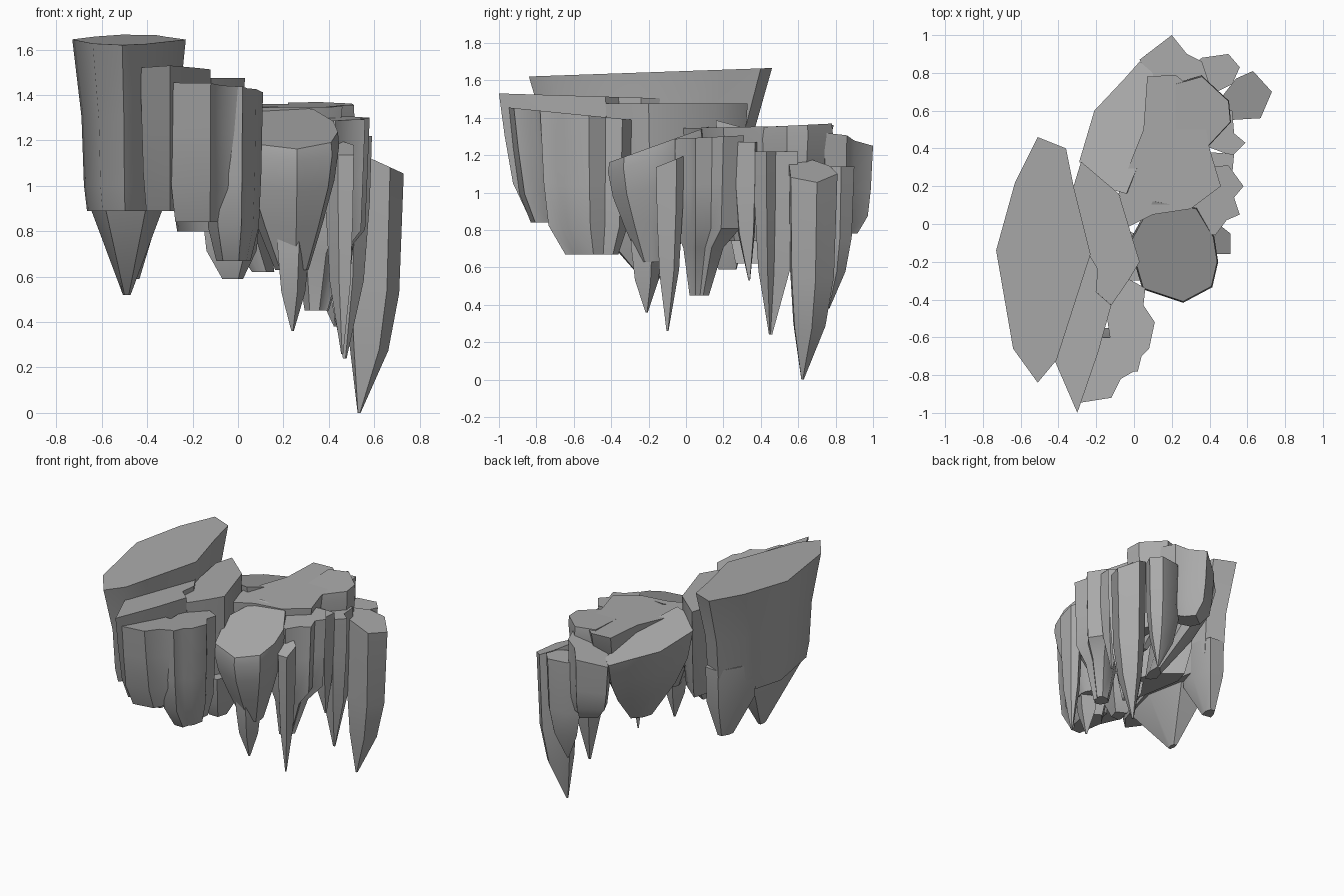
import bpy, bmesh, math

cube = bpy.data.objects.get("Cube")
if cube:
    bpy.data.objects.remove(cube, do_unlink=True)

# One plain stone colour for the whole cliff
stone = bpy.data.materials.new("grey stone")
stone.use_nodes = True
stone.diffuse_color = (0.4, 0.4, 0.4, 1)
stone.node_tree.nodes["Principled BSDF"].inputs["Base Color"].default_value = (0.4, 0.4, 0.4, 1)

# How each kind of rock tapers: (share of the drop, pull towards the tip)
BLOCK = [(0.35, 0.04), (0.75, 0.1), (1, 0.2)]
SLAB = [(0.45, 0.15), (0.85, 0.19), (1, 0.24)]
BLUNT = [(0.5, 0.06), (0.8, 0.14), (1, 0.42)]
WEDGE = [(0.3, 0.1), (0.6, 0.33), (1, 0.75)]
STUMP = [(0.3, 0.04), (0.58, 0.08), (0.7, 0.42), (1, 0.72)]
SPIKE = [(0.3, 0.08), (0.65, 0.3), (1, 0.93)]
LANCE = [(0.5, 0.1), (0.74, 0.34), (1, 0.95)]
PRONG = [(0.1, 0.03), (1, 0.9)]
BOULDER = [(0.1, -0.03), (0.35, 0.08), (0.65, 0.34), (1, 0.68)]


def rock(name, outline, top, tip, taper):
    """Column with a tilted top (height, slope in x, slope in y) narrowing to a tip."""
    height, slope_x, slope_y = top
    bm = bmesh.new()
    crown = [(x, y, height + slope_x * x + slope_y * y) for x, y in outline]
    rings = [[bm.verts.new(p) for p in crown]]
    for drop, pull in taper:
        rings.append([bm.verts.new((x + (tip[0] - x) * pull,
                                    y + (tip[1] - y) * pull,
                                    z + (tip[2] - z) * drop)) for x, y, z in crown])
    count = len(outline)
    for upper, lower in zip(rings, rings[1:]):
        for i in range(count):
            j = (i + 1) % count
            bm.faces.new((upper[i], upper[j], lower[j], lower[i]))
    bm.faces.new(rings[0])
    bm.faces.new(rings[-1])
    bmesh.ops.recalc_face_normals(bm, faces=bm.faces)
    mesh = bpy.data.meshes.new(name)
    bm.to_mesh(mesh)
    bm.free()
    mesh.materials.append(stone)
    obj = bpy.data.objects.new(name, mesh)
    bpy.context.collection.objects.link(obj)
    bpy.ops.object.select_all(action="DESELECT")
    obj.select_set(True)
    bpy.context.view_layer.objects.active = obj
    bpy.ops.object.shade_smooth_by_angle(angle=math.radians(35))


# Tall slab with its hanging prongs
rock("tall_slab", [(-.73, -.14), (-.63, .22), (-.51, .46), (-.36, .4), (-.32, .2),
                   (-.23, -.16), (-.41, -.72), (-.51, -.84), (-.64, -.66)],
     top=(1.65, 0, 0.035), tip=(-.46, -.2, .89), taper=SLAB)
rock("slab_front_prong", [(-.66, -.2), (-.6, .08), (-.38, .05), (-.32, -.25), (-.4, -.56), (-.59, -.58)],
     top=(.96, 0, 0), tip=(-.49, -.18, .52), taper=PRONG)
rock("slab_back_prong", [(-.62, .06), (-.58, .2), (-.5, .34), (-.39, .33), (-.35, .18), (-.4, .02)],
     top=(1.1, 0, 0), tip=(-.47, .24, .59), taper=[(0.5, 0.06), (1, 0.7)])

# Stepped front columns
rock("front_slab", [(-.43, -.7), (-.3, -1), (-.19, -.68), (-.12, -.43), (-.2, -.36),
                    (-.19, -.24), (-.25, -.14), (-.34, -.4)],
     top=(1.5, 0, -0.03), tip=(-.3, -.25, .89), taper=BLOCK)
rock("middle_slab", [(-.28, .33), (-.08, .16), (.03, -.2), (-.03, -.3), (-.12, -.43),
                     (-.2, -.36), (-.25, -.2), (-.32, .2)],
     top=(1.475, 0, 0), tip=(-.06, -.1, .8), taper=BLOCK)
rock("middle_prong", [(-.16, -.3), (.04, -.3), (.1, -.1), (-.1, 0)],
     top=(.9, 0, 0), tip=(-.02, -.2, .59), taper=[(0.6, 0.15), (1, 0.65)])
rock("front_column", [(-.31, -.95), (-.12, -.92), (-.07, -.82), (0, -.78), (-.02, -.6), (-.25, -.6)],
     top=(1.36, 0, -0.1), tip=(-.14, -.35, .84), taper=BLOCK)
rock("corner_column", [(-.1, -.78), (.02, -.78), (.04, -.7), (.08, -.66), (.11, -.52), (.05, -.43),
                       (.06, -.34), (-.03, -.29), (-.15, -.45)],
     top=(1.36, 0, -0.1), tip=(-.02, -.46, .67), taper=BLUNT)

# Bulging ledge, its top sloping up to the plateau, with a thin point below
rock("ledge", [(-.02, -.1), (.05, -.34), (.26, -.41), (.41, -.33), (.44, -.2), (.42, -.07),
               (.33, .08), (.1, .12)],
     top=(1.31, 0, 0.36), tip=(.25, -.17, .63), taper=BOULDER)
rock("ledge_point", [(.17, -.28), (.27, -.3), (.32, -.18), (.2, -.12)],
     top=(.85, 0, 0), tip=(.24, -.21, .36), taper=SPIKE)

# Rear plateau
rock("plateau_back", [(-.29, .33), (-.21, .6), (-.05, .77), (.03, .86), (.1, .8), (.1, .5),
                      (-.04, .16), (-.18, .2)],
     top=(1.43, 0, -0.27), tip=(.18, .3, .62), taper=WEDGE)
rock("plateau", [(.07, .78), (.22, .79), (.35, .68), (.4, .4), (.46, .2), (.3, .08), (.1, .05),
                 (-.04, -.02), (-.08, .17), (.05, .5)],
     top=(1.345, 0, 0.02), tip=(.28, .28, .74), taper=WEDGE)
rock("plateau_rim", [(.22, .74), (.36, .78), (.5, .65), (.51, .54), (.38, .4), (.22, .42)],
     top=(1.33, 0, 0.05), tip=(.4, .58, .75), taper=BOULDER)

# Side columns and spikes
rock("side_column", [(.2, .17), (.33, .3), (.5, .31), (.58, .2), (.53, .14), (.56, .05),
                     (.49, .02), (.43, -.06), (.28, -.03)],
     top=(1.29, 0, 0.05), tip=(.33, .05, .45), taper=STUMP)
rock("thin_spike", [(.38, -.08), (.44, -.16), (.51, -.16), (.51, -.05), (.46, -.01)],
     top=(1.2, 0, 0.4), tip=(.46, -.1, .26), taper=SPIKE)
rock("ridge_spike", [(.4, .25), (.52, .26), (.53, .37), (.4, .38)],
     top=(1.27, 0, 0), tip=(.48, .34, .53), taper=SPIKE)
rock("middle_spike", [(.36, .42), (.52, .36), (.59, .43), (.53, .48), (.52, .6), (.38, .6)],
     top=(1.22, 0, 0), tip=(.47, .45, .24), taper=SPIKE)
rock("long_spike", [(.5, .55), (.67, .56), (.73, .7), (.63, .81), (.54, .77), (.47, .68)],
     top=(1.39, -0.46, 0), tip=(.53, .62, 0), taper=LANCE)

# Rearmost rocks
rock("rear_column", [(.28, .82), (.36, .88), (.5, .9), (.56, .83), (.52, .74), (.4, .68)],
     top=(1.14, 0, 0), tip=(.43, .76, .38), taper=LANCE)
rock("rear_boulder", [(.03, .87), (.2, 1), (.28, .9), (.36, .86), (.4, .74), (.22, .72), (.08, .76)],
     top=(1.18, 0.35, 0), tip=(.27, .8, .78), taper=BLUNT)
